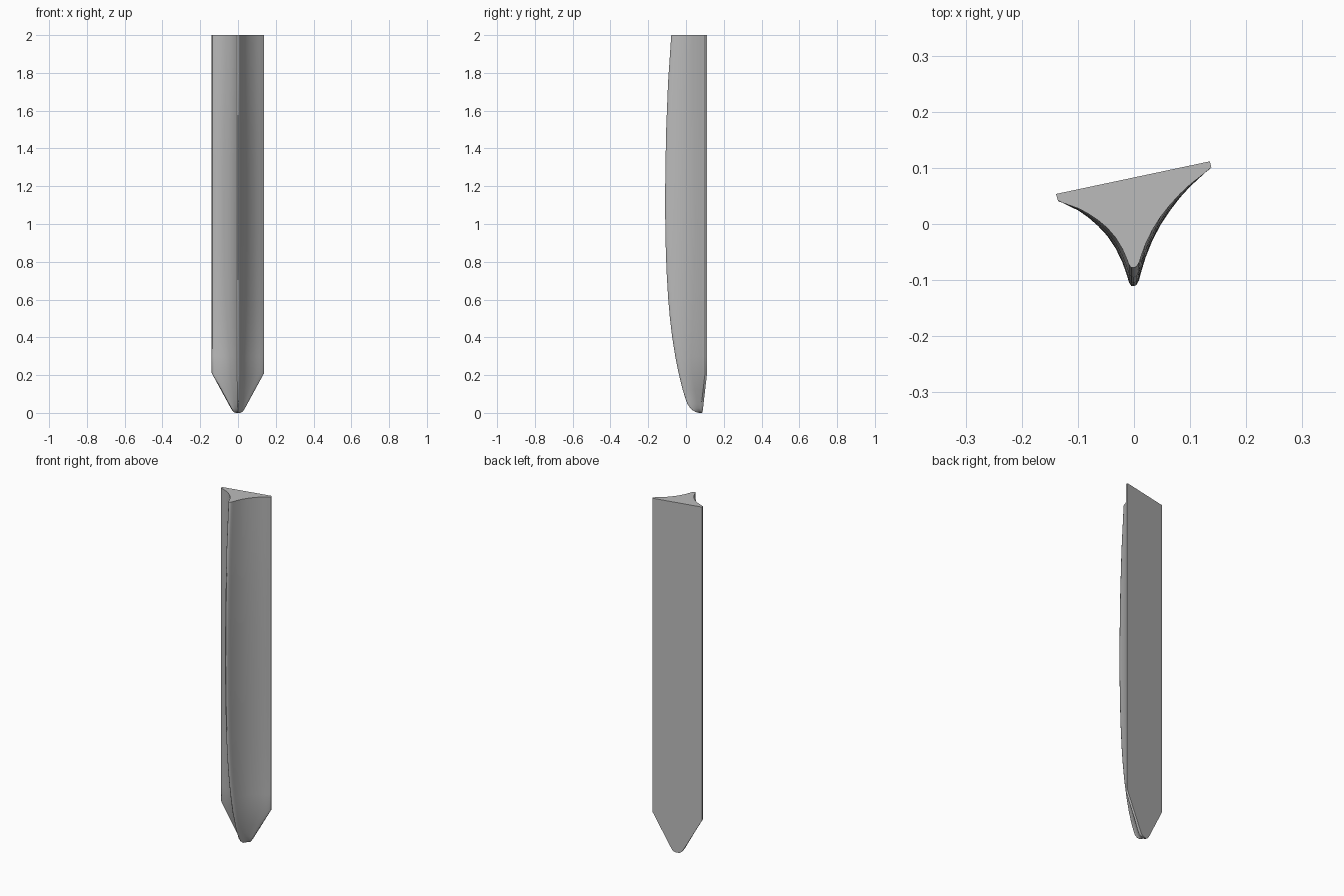
import bpy, bmesh, math

cube = bpy.data.objects.get("Cube")
if cube:
    bpy.data.objects.remove(cube, do_unlink=True)

SLOPE = 0.212       # the flat back is turned slightly about the vertical
BACK_Y = 0.083
LIP = 0.018         # thickness of the side edges
FULL = 0.137        # half width

# Height, front ridge y
RIDGE = [(0, 0.07), (0.004, 0.052), (0.012, 0.038), (0.025, 0.023), (0.045, 0.009),
         (0.07, -0.001), (0.12, -0.017), (0.21, -0.039), (0.3, -0.057), (0.4, -0.073),
         (0.5, -0.085), (0.6, -0.094), (0.75, -0.103), (0.9, -0.108), (1.1, -0.111),
         (1.3, -0.109), (1.5, -0.105), (1.75, -0.095), (2, -0.078)]

# Half section from the lip to the ridge: share of width, share of depth
FLANK = [(0.975, -0.03), (0.93, 0), (0.84, 0.05), (0.73, 0.11), (0.6, 0.2), (0.47, 0.31),
         (0.35, 0.43), (0.24, 0.575), (0.15, 0.735), (0.09, 0.88), (0.065, 0.95),
         (0.035, 0.99)]


def half_width(z):
    """Straight blade, V-shaped taper, rounded point."""
    if z >= 0.21:
        return FULL
    if z >= 0.025:
        return 0.036 + (FULL - 0.036) * (z - 0.025) / 0.185
    return 0.01 + 0.026 * math.sqrt(z / 0.025)


def section(z, ridge_y):
    w = half_width(z)
    lip = min(LIP, 0.35 * (BACK_Y - ridge_y))
    depth = BACK_Y - ridge_y - lip

    def place(x, d):
        return (x, BACK_Y + SLOPE * x - d, z)

    left = [place(-w * u, lip + depth * g) for u, g in FLANK]
    right = [place(w * u, lip + depth * g) for u, g in reversed(FLANK)]
    ends = [[place(s * w - 0.002, 0), place(s * w + 0.001, lip * 0.65)] for s in (-1, 1)]
    return ends[0] + left + [(0, ridge_y, z)] + right + ends[1][::-1]


# Loft the sections into one closed blade
bm = bmesh.new()
rings = [[bm.verts.new(p) for p in section(z, y)] for z, y in RIDGE]
for low, high in zip(rings, rings[1:]):
    for i in range(len(low)):
        j = (i + 1) % len(low)
        bm.faces.new((low[i], low[j], high[j], high[i]))
bm.faces.new(rings[0][::-1])
bm.faces.new(rings[-1])
bmesh.ops.recalc_face_normals(bm, faces=bm.faces)
mesh = bpy.data.meshes.new("blade")
bm.to_mesh(mesh)
bm.free()
blade = bpy.data.objects.new("blade", mesh)
bpy.context.collection.objects.link(blade)

# Plain grey
grey = bpy.data.materials.new("grey")
grey.use_nodes = True
colour = (0.5, 0.5, 0.5, 1)
grey.diffuse_color = colour
grey.node_tree.nodes["Principled BSDF"].inputs["Base Color"].default_value = colour
mesh.materials.append(grey)

bpy.context.view_layer.objects.active = blade
blade.select_set(True)
bpy.ops.object.shade_smooth_by_angle(angle=math.radians(35))
